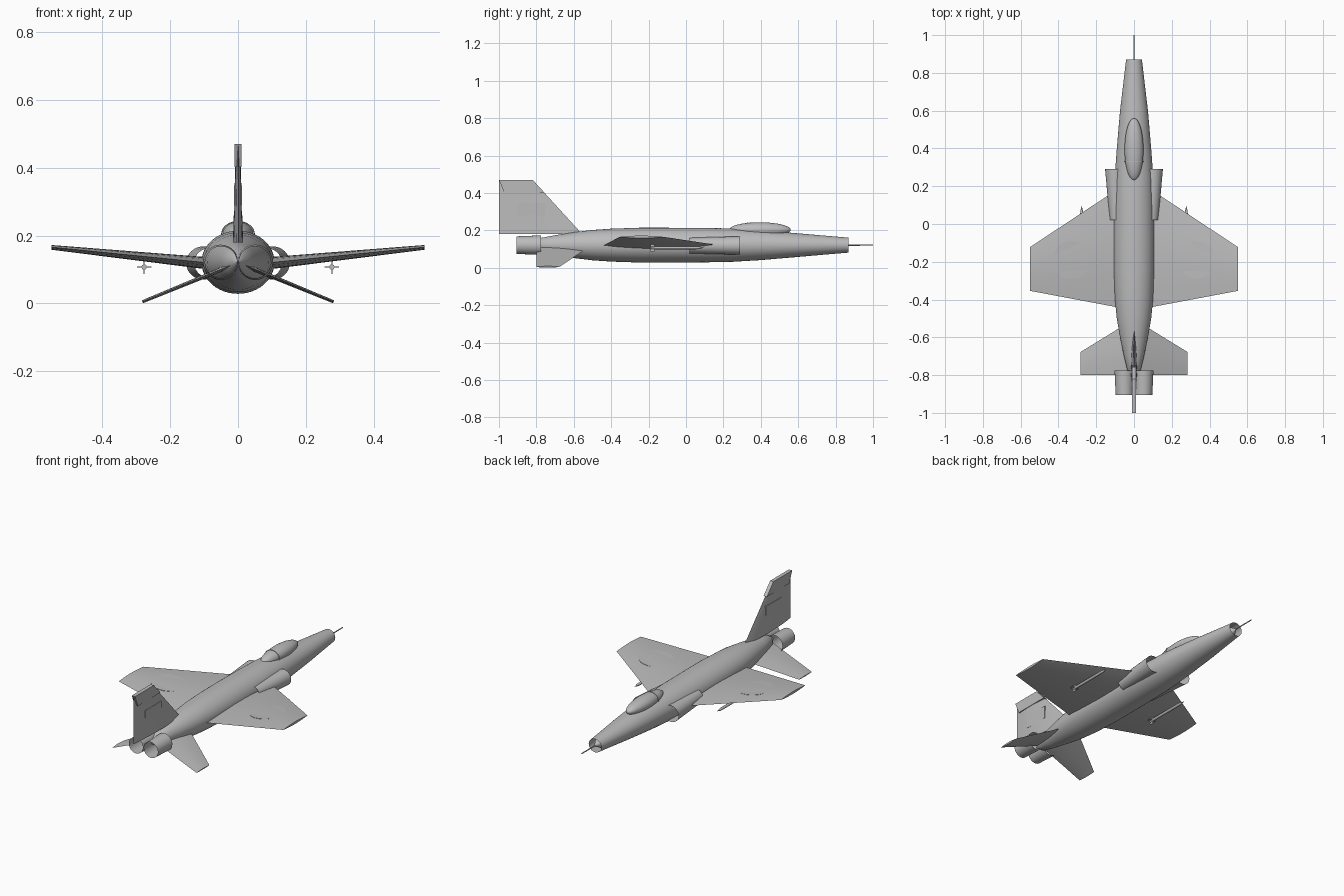
import bpy, bmesh, math
from mathutils import Vector

if "Cube" in bpy.data.objects:
    bpy.data.objects.remove(bpy.data.objects["Cube"])

grey = bpy.data.materials.new("airframe_grey")
grey.diffuse_color = (0.5, 0.5, 0.5, 1)
grey.use_nodes = True
grey.node_tree.nodes["Principled BSDF"].inputs["Base Color"].default_value = grey.diffuse_color


def loft(name, rings, cap=(True, True), mirror=False, angle=35):
    """Skin a list of closed point rings into one object."""
    bm = bmesh.new()
    vs = [[bm.verts.new(p) for p in r] for r in rings]
    n = len(rings[0])
    for a, b in zip(vs, vs[1:]):
        for i in range(n):
            j = (i + 1) % n
            bm.faces.new((a[i], a[j], b[j], b[i]))
    if cap[0]:
        bm.faces.new(vs[0][::-1])
    if cap[1]:
        bm.faces.new(vs[-1])
    bmesh.ops.recalc_face_normals(bm, faces=bm.faces[:])
    me = bpy.data.meshes.new(name)
    bm.to_mesh(me)
    bm.free()
    me.materials.append(grey)
    ob = bpy.data.objects.new(name, me)
    bpy.context.collection.objects.link(ob)
    if mirror:
        ob.modifiers.new("mirror", 'MIRROR').use_mirror_merge = False
    bpy.ops.object.select_all(action='DESELECT')
    ob.select_set(True)
    bpy.context.view_layer.objects.active = ob
    bpy.ops.object.shade_smooth_by_angle(angle=math.radians(angle))
    return ob


def oval(x, y, z, rx, rz, n=40):
    """Ring around the y axis."""
    return [(x + rx * math.cos(2 * math.pi * i / n), y, z + rz * math.sin(2 * math.pi * i / n))
            for i in range(n)]


def foil(le, te, half, normal, n=10):
    """Lens-shaped aerofoil ring from leading to trailing edge."""
    le, te, nv = Vector(le), Vector(te), Vector(normal)
    pts = []
    for i in range(2 * n):
        t = i / n if i <= n else 2 - i / n
        s = 1 if i <= n else -1
        pts.append(le.lerp(te, t) + nv * s * half * (0.08 + 0.92 * math.sin(math.pi * t)))
    return pts


def box(name, x, y, z, mirror=False):
    return loft(name, [[(a, y[0], z[0]), (a, y[1], z[0]), (a, y[1], z[1]), (a, y[0], z[1])]
                       for a in x], mirror=mirror)


Z = 0.121  # centre line height

# Fuselage: open nose, tapered tail
body = [(0.87, .042, .040), (0.75, .056, .050), (0.6, .074, .063), (0.4, .091, .080),
        (0.25, .102, .089), (0.1, .106, .092), (-0.1, .108, .093), (-0.25, .107, .093),
        (-0.4, .101, .088), (-0.5, .091, .081), (-0.6, .074, .069), (-0.7, .053, .053),
        (-0.78, .034, .038), (-0.83, .004, .004)]
loft("fuselage", [oval(0, y, Z, a, b, 48) for y, a, b in body], cap=(False, True))

# Nose intake cone and probe
loft("nose_cone", [oval(0, .80, Z, .046, .044), oval(0, .87, Z, .004, .004)])
loft("nose_probe", [oval(0, .85, Z, .004, .004, 10), oval(0, 1.0, Z, .003, .003, 10)])

# Canopy with frame ring
cz = 0.203
arc = [math.pi * i / 20 for i in range(21)]
loft("canopy", [oval(0, .395 + .165 * math.cos(a), cz, max(.05 * math.sin(a), .0005),
                     max(.04 * math.sin(a), .0005), 32) for a in arc])
loft("canopy_frame", [oval(0, y, cz, .049, .039, 32) for y in (.327, .333)])

# Side intakes and engine nozzles (open tubes)
loft("side_intake", [oval(.102, .29, Z - .002, .051, .049), oval(.088, .02, Z - .002, .041, .042)],
     cap=(False, False), mirror=True)
loft("engine_nozzle", [oval(.051, -.775, Z, .052, .052), oval(.05, -.905, Z, .047, .047)],
     cap=(False, False), mirror=True)

# Main wings
loft("wing", [foil((.05, .209, .114), (.05, -.448, .114), .019, (0, 0, 1)),
              foil((.55, -.122, .165), (.55, -.354, .165), .007, (0, 0, 1))], mirror=True)

# Raised round panel on each wing, following the dihedral
tilt = 0.085
disc = [[(.33 + .1 * math.cos(2 * math.pi * i / 40), -.19 + .1 * math.sin(2 * math.pi * i / 40),
          h + tilt * .1 * math.cos(2 * math.pi * i / 40)) for i in range(40)] for h in (.150, .1535)]
loft("wing_disc", disc, mirror=True)

# Tailplanes, drooping downwards
loft("tailplane", [foil((.015, -.513, .114), (.015, -.80, .114), .007, (.37, 0, .93)),
                   foil((.282, -.677, .0045), (.282, -.80, .0045), .0045, (.37, 0, .93))],
     mirror=True)

# Tail fin, thicker tip cap and side plates
loft("tail_fin", [foil((0, -.555, .18), (0, -1.0, .18), .015, (1, 0, 0)),
                  foil((0, -.82, .47), (0, -1.0, .47), .006, (1, 0, 0))])
cap_outline = [(-1.0, .47), (-.82, .47), (-.757, .402), (-.972, .402)]
loft("fin_cap", [[(x, y, z) for y, z in cap_outline] for x in (-.011, .011)])
box("fin_plate", (-.0115, .0115), (-.90, -.75), (.272, .347))

# Missiles under the wings with crossed tail fins
mx, mz = .277, .107
missile = [(-.19, .008), (.055, .008), (.07, .0065), (.095, .0005)]
loft("missile", [oval(mx, y, mz, r, r, 16) for y, r in missile], mirror=True)
box("missile_fin_flat", (mx - .021, mx + .021), (-.19, -.168), (mz - .0015, mz + .0015), True)
box("missile_fin_upright", (mx - .0015, mx + .0015), (-.19, -.168), (mz - .021, mz + .021), True)
